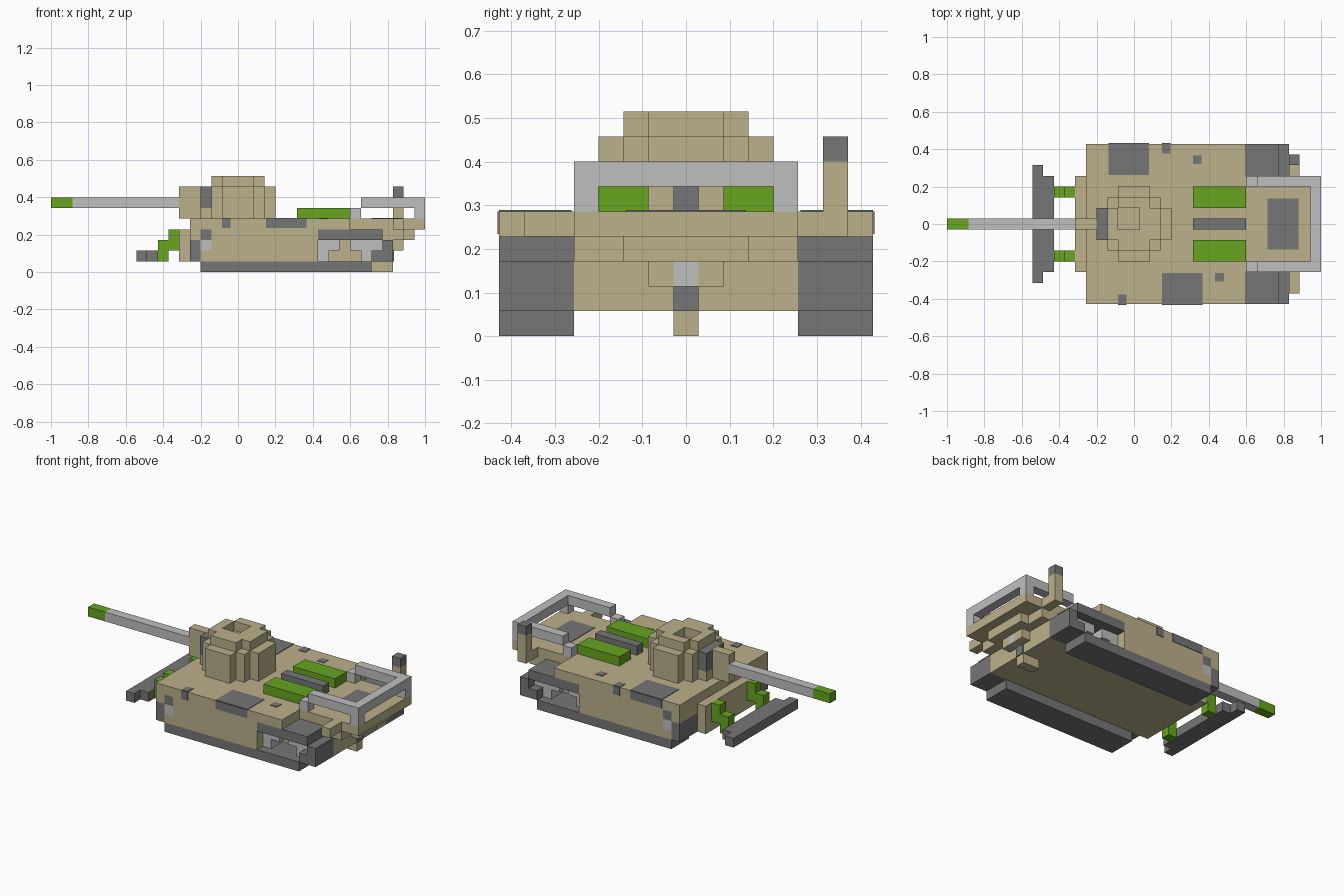
import bpy
import bmesh

cube = bpy.data.objects.get("Cube")
if cube:
    bpy.data.objects.remove(cube)

U = 2 / 35            # one block
X0, Y0 = 17.5, 7.5    # block counts from the corner to the centre


def material(name, rgb):
    m = bpy.data.materials.new(name)
    m.use_nodes = True
    m.diffuse_color = (*rgb, 1)
    m.node_tree.nodes["Principled BSDF"].inputs["Base Color"].default_value = (*rgb, 1)
    return m


TAN = material("tan", (0.50, 0.44, 0.26))
DARK = material("dark_grey", (0.18, 0.18, 0.18))
LIGHT = material("light_grey", (0.52, 0.52, 0.52))
GREEN = material("green", (0.135, 0.375, 0.014))


def build(name, mat, boxes, mirror=False):
    """Boxes as (x range, y range, z range) in blocks; mirror copies across y."""
    bm = bmesh.new()
    for xr, yr, zr in boxes:
        sides = [yr]
        if mirror:
            sides.append((15 - yr[1], 15 - yr[0]))
        for y in sides:
            verts = bmesh.ops.create_cube(bm, size=1)["verts"]
            for v in verts:
                v.co.x = (xr[v.co.x > 0] - X0) * U
                v.co.y = (y[v.co.y > 0] - Y0) * U
                v.co.z = zr[v.co.z > 0] * U
    me = bpy.data.meshes.new(name)
    bm.to_mesh(me)
    bm.free()
    me.materials.append(mat)
    ob = bpy.data.objects.new(name, me)
    bpy.context.collection.objects.link(ob)
    return ob


# Hull
build("hull_core", TAN, [((12, 32), (3, 12), (1, 4))])
build("hull_deck", TAN, [((13, 28), (0, 15), (4, 5)), ((28, 32), (3, 12), (4, 5))])
build("hull_side", TAN, [((15, 25), (0, 3), (1, 4)), ((14, 15), (0, 3), (1, 2)),
                         ((13, 14), (0, 3), (3, 4))], True)
build("tail", TAN, [((32, 33), (1, 14), (4, 5)), ((33, 35), (3, 12), (4, 5)),
                    ((32, 33), (3, 12), (3, 4)), ((33, 34), (5, 10), (3, 4)),
                    ((30, 32), (7, 8), (0, 1))])
build("tail_lower_block", TAN, [((32, 33), (6, 7), (2, 3))], True)
build("tail_light", LIGHT, [((32, 33), (7, 8), (2, 3))])
build("tail_hook", DARK, [((32, 32.1), (7, 8), (1, 2))])

# Tracks
build("tracks", DARK, [((14, 30), (0, 3), (0, 1)), ((30, 31), (0, 3), (1, 2)),
                       ((31, 32), (0, 3), (1, 3)), ((25, 31), (0, 3), (3, 4)),
                       ((13, 14), (0, 3), (1, 3)), ((14, 15), (0, 3), (3, 4))], True)
build("front_wheels", LIGHT, [((14, 15), (0, 3), (2, 3))], True)
build("rear_wheels", LIGHT, [((25, 26), (1, 3), (1, 3)), ((26, 27), (1, 3), (2, 3)),
                             ((28, 31), (1, 3), (2, 3)), ((29, 30), (1, 3), (1, 2))], True)

# Turret with a square hatch well in the roof
build("turret", TAN, [((15, 21), (6, 9), (5, 8)), ((15, 20), (5, 10), (5, 8)),
                      ((16, 19), (4, 11), (5, 8))])
build("turret_roof", TAN, [((15, 16), (6, 9), (8, 9)), ((16, 19), (5, 7), (8, 9)),
                           ((16, 19), (9, 10), (8, 9)), ((18, 19), (7, 9), (8, 9)),
                           ((19, 20), (6, 9), (8, 9)), ((15, 16), (5, 6), (8, 9)),
                           ((15, 16), (9, 10), (8, 9)), ((19, 20), (5, 6), (8, 9)),
                           ((19, 20), (9, 10), (8, 9))][:5])
build("turret_collar", DARK, [((14, 15), (6, 9), (6, 8))])
build("turret_neck", TAN, [((14, 15), (6, 9), (5, 6))])
build("mantlet", TAN, [((12, 14), (7, 8), (5, 8))])
build("barrel", LIGHT, [((2, 12), (7, 8), (6, 7))])
build("muzzle", GREEN, [((0, 2), (7, 8), (6, 7))])

# Front bumper and its arms
build("bumper", DARK, [((8, 9), (2, 13), (1, 2)), ((9, 10), (3, 12), (1, 2))])
build("bumper_arms", GREEN, [((10, 11), (4, 5), (1, 3)), ((11, 12), (4, 5), (2, 4))], True)

# Deck equipment
build("deck_boxes", GREEN, [((23, 28), (4, 6), (5, 6))], True)
build("deck_vent", DARK, [((23, 28), (7, 8), (5, 6))])
build("rail_sides", LIGHT, [((28, 29), (3, 4), (5, 6)), ((29, 34), (3, 4), (6, 7)),
                            ((34, 35), (3, 4), (5, 6))], True)
build("rail_end", LIGHT, [((34, 35), (3, 12), (6, 7))])
build("antenna", TAN, [((32, 33), (13, 14), (5, 7))])
build("antenna_tip", DARK, [((32, 33), (13, 14), (7, 8))])

# Camouflage patches as thin plates
T = 0.06
deck = [((15.1, 18.9), (12.1, 15)), ((20.1, 20.9), (14.1, 15)), ((23, 23.8), (13.1, 13.9)),
        ((20.1, 23.9), (0, 2.9)), ((25.1, 25.9), (2.1, 2.9)), ((16, 16.8), (0, 0.9)),
        ((30, 32.9), (5.1, 9.9))]
build("deck_patches", DARK, [(x, y, (5, 5 + T)) for x, y in deck])
build("right_patches", DARK, [(x, (-T, 0), (4.1, 5)) for x in ((20.1, 23.9), (16, 16.8))])
build("left_patches", DARK, [(x, (15, 15 + T), (4.1, 5)) for x in ((15.1, 18.9), (20.1, 20.9))])
